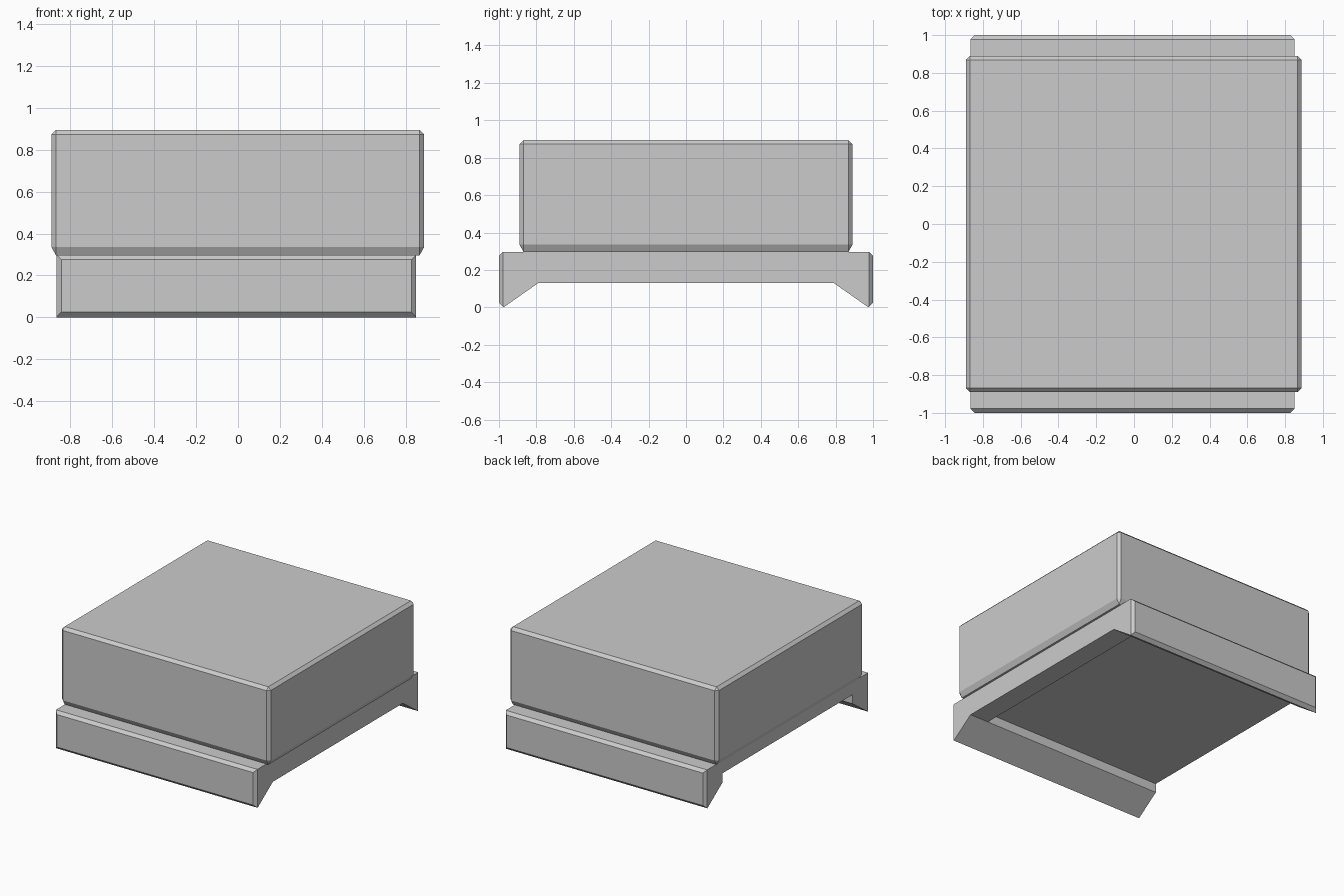
import bpy, bmesh
from mathutils import Matrix

if "Cube" in bpy.data.objects:
    bpy.data.objects.remove(bpy.data.objects["Cube"])

CHAMFER = 0.022


def finish(name, bm):
    bmesh.ops.recalc_face_normals(bm, faces=bm.faces)
    mesh = bpy.data.meshes.new(name)
    bm.to_mesh(mesh)
    bm.free()
    obj = bpy.data.objects.new(name, mesh)
    bpy.context.collection.objects.link(obj)
    return obj


def box(lo, hi):
    bm = bmesh.new()
    size = [b - a for a, b in zip(lo, hi)]
    mid = [(a + b) / 2 for a, b in zip(lo, hi)]
    bmesh.ops.create_cube(bm, size=1, matrix=Matrix.Translation(mid) @ Matrix.Diagonal((*size, 1)))
    return bm


def chamfer(bm, edges):
    bmesh.ops.bevel(bm, geom=edges, offset=CHAMFER, segments=1, affect='EDGES')


# Upper block: chamfered box with a slightly taller lower chamfer
bm = box((-0.89, -0.89, 0.313), (0.888, 0.89, 0.895))
chamfer(bm, bm.edges[:])
for v in bm.verts:
    if v.co.z < 0.32:
        v.co.z = 0.295
finish("upper_block", bm)

# Base: mirrored side profile (y, z) extruded along x
half = [(0.79, 0.13), (0.975, 0.0), (1.0, 0.025), (1.0, 0.275), (0.978, 0.297)]
profile = half + [(-y, z) for y, z in reversed(half)]
bm = bmesh.new()
face = bm.faces.new([bm.verts.new((-0.865, y, z)) for y, z in profile])
ext = bmesh.ops.extrude_face_region(bm, geom=[face])
new_verts = [g for g in ext["geom"] if isinstance(g, bmesh.types.BMVert)]
bmesh.ops.translate(bm, verts=new_verts, vec=(1.715, 0, 0))
chamfer(bm, [e for e in bm.edges
             if all(abs(v.co.y) > 0.999 for v in e.verts)
             and abs(e.verts[0].co.x - e.verts[1].co.x) < 0.01])
base = finish("base", bm)

# Shallow recess under the base, open on the left side
cutter = finish("recess_cutter", box((-1.0, -0.79, 0.05), (0.69, 0.79, 0.2)))
cutter.hide_render = True
cutter.hide_viewport = True
cut = base.modifiers.new("recess", 'BOOLEAN')
cut.operation = 'DIFFERENCE'
cut.solver = 'EXACT'
cut.object = cutter
